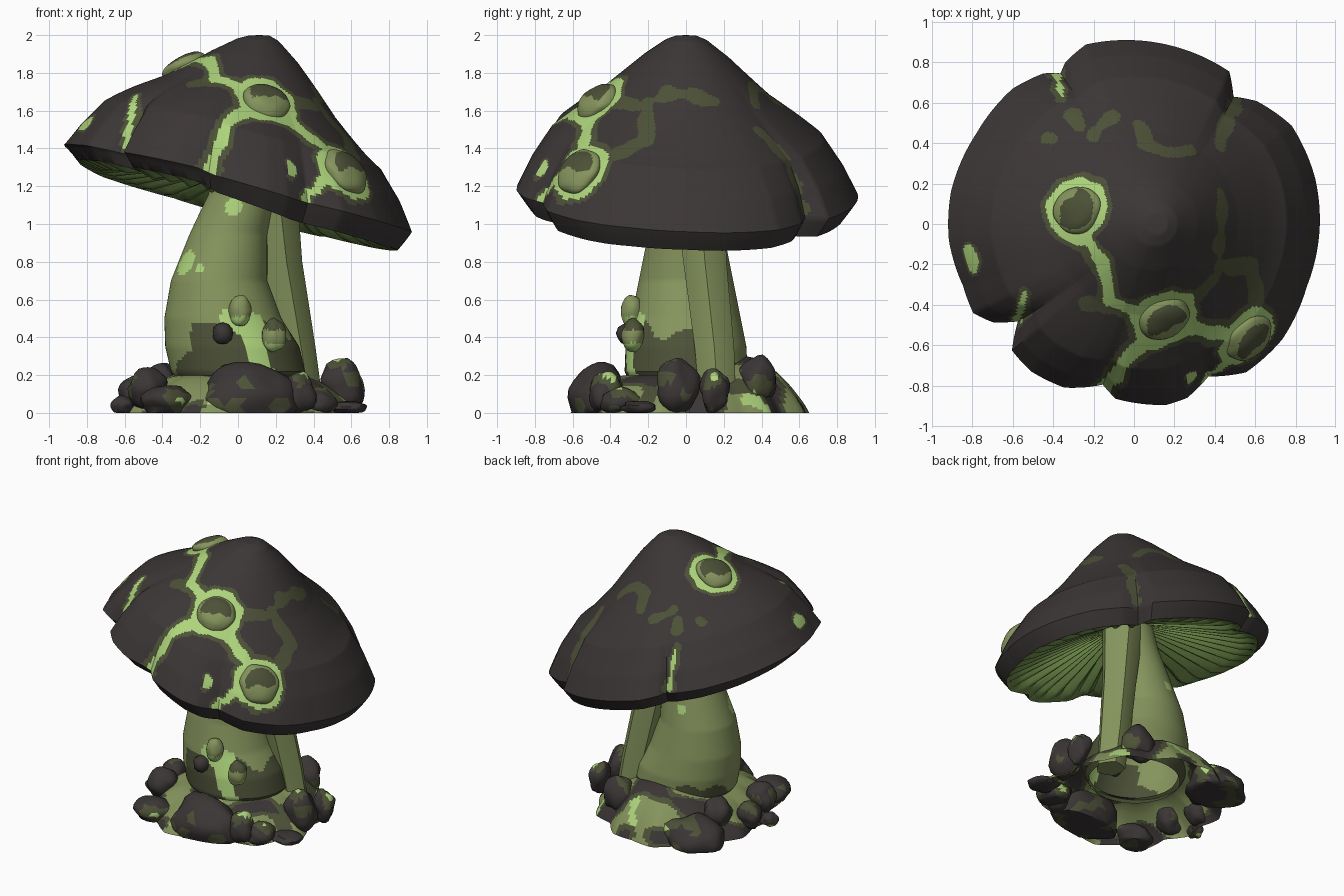
import bpy, bmesh, math, random
from mathutils import Vector, noise
from mathutils.bvhtree import BVHTree

if "Cube" in bpy.data.objects:
    bpy.data.objects.remove(bpy.data.objects["Cube"])

random.seed(4)
DARK, OLIVE, GREEN, BRIGHT, GILL = range(5)
MATS = []
for nm, c in (("charcoal skin", (0.045, 0.037, 0.037)), ("dark olive", (0.072, 0.082, 0.038)),
              ("moss green", (0.235, 0.295, 0.108)), ("bright lime", (0.42, 0.66, 0.2)),
              ("gill green", (0.15, 0.25, 0.065))):
    m = bpy.data.materials.new(nm)
    m.diffuse_color = (*c, 1)
    m.use_nodes = True
    m.node_tree.nodes["Principled BSDF"].inputs["Base Color"].default_value = m.diffuse_color
    MATS.append(m)


def finish(bm, name, rule, angle=35):
    """Turn a bmesh into a named object, painting each face by rule(centre, face)."""
    bmesh.ops.recalc_face_normals(bm, faces=bm.faces)
    for f in bm.faces:
        f.material_index = rule(f.calc_center_median(), f)
    me = bpy.data.meshes.new(name)
    bm.to_mesh(me)
    bm.free()
    ob = bpy.data.objects.new(name, me)
    bpy.context.collection.objects.link(ob)
    for m in MATS:
        me.materials.append(m)
    bpy.ops.object.select_all(action='DESELECT')
    ob.select_set(True)
    bpy.context.view_layer.objects.active = ob
    bpy.ops.object.shade_smooth_by_angle(angle=math.radians(angle))
    return ob


def loft(rings, caps=True):
    """Skin closed rings of points, optionally capping both ends."""
    bm = bmesh.new()
    vs = [[bm.verts.new(p) for p in r] for r in rings]
    n = len(vs[0])
    for a, b in zip(vs, vs[1:]):
        for i in range(n):
            bm.faces.new((a[i], a[(i + 1) % n], b[(i + 1) % n], b[i]))
    if caps:
        bm.faces.new(vs[0][::-1])
        bm.faces.new(vs[-1])
    return bm


def interp(tab, x):
    for (x0, y0), (x1, y1) in zip(tab, tab[1:]):
        if x <= x1:
            return y0 + (y1 - y0) * (x - x0) / (x1 - x0)
    return tab[-1][1]


def nz(p, s, k=0.0):
    return noise.noise(Vector((p[0] * s + k, p[1] * s, p[2] * s)))


def seg_dist(p, a, b):
    ab = b - a
    t = max(0, min(1, (p - a).dot(ab) / ab.length_squared))
    return (p - a - ab * t).length


# ---------------------------------------------------------------- cap
RIM = [(0, .92), (14, .925), (32, .92), (45, .86), (52, .8), (58, .89), (75, .9), (90, .91), (105, .92),
       (113, .87), (116, .83), (121, .87), (132, .9), (150, .9), (170, .92), (185, .92), (200, .9), (209, .91),
       (215, .85), (220, .75), (226, .87), (235, .89), (247, .88), (254, .84), (259, .81), (264, .87),
       (280, .91), (287, .9), (296, .84), (307, .92), (322, .93), (340, .91), (360, .92)]
DROOP = [(0, 0), (150, 0), (180, .03), (255, .045), (262, .01), (290, -.03), (330, -.02), (360, 0)]
FALL = [(0, 1), (.06, .997), (.12, .97), (.25, .86), (.5, .605), (.65, .485), (.8, .36), (.92, .17), (1, 0)]
APEX = Vector((.12, 0))
SEG, NT = 360, 120


def cap_point(i, t, under=None):
    d = 360 * i / SEG
    a = math.radians(d)
    r = .91 + (interp(RIM, d) - .91) * t ** 3
    rx, ry = r * math.cos(a), r * math.sin(a)
    zb = 1.085 - .24 * rx - .05 * ry
    if under is None:
        z = zb + .095 + interp(DROOP, d) * .6
        h = interp(FALL, t) - .05 * math.sin(math.pi * t * t) ** 2 * math.cos(a)
        q = APEX.lerp(Vector((rx, ry)), t)
        return Vector((q.x, q.y, z + (2.0 - z) * h))
    # underside: rim edge running in to the stem, pleated into gills
    p = Vector((rx * .92, ry * .92, zb)).lerp(Vector((.1, .02, 1.36)), under)
    k = min(1, under * 8)
    p.z += (.06 * abs((i % 9) - 4.5) / 4.5 - .035) * k + interp(DROOP, d) * (1 - k)
    return p


rings = [[cap_point(i, max(.004, k / NT)) for i in range(SEG)] for k in range(NT + 1)]
for s, out in ((.3, .01), (.65, .015)):
    rings.append([cap_point(i, 1).lerp(cap_point(i, 1, 0), s) * (1 + out) for i in range(SEG)])
rings += [[cap_point(i, 1, u) for i in range(SEG)] for u in (0, .05, .13, .35, .6, .85)]
bm = loft(rings)
bm.normal_update()
tree = BVHTree.FromBMesh(bm)


def on_cap(x, y):
    """Point and upward normal of the cap's skin at a plan position."""
    hit, n, _, _ = tree.ray_cast(Vector((x, y, 3)), Vector((0, 0, -1)))
    if hit is None:
        return on_cap(x * .97, y * .97)
    return hit, (n if n.z > 0 else -n)


SPOTS = [(*on_cap(.15, -.47), .13), (*on_cap(.57, -.565), .135), (*on_cap(-.28, .07), .125)]
VEINS = [  # half width, lime core share, path in plan
    (.06, .45, [(.05, -.44), (-.12, -.38), (-.15, -.2), (-.25, -.02)]),
    (.07, .5, [(.12, -.5), (-.02, -.66), (-.14, -.8)]),
    (.07, .5, [(.15, -.46), (.38, -.54), (.58, -.56)]),
    (.05, .6, [(.48, -.66), (.38, -.76), (.36, -.8)]),
    (.04, 0, [(.28, -.4), (.42, -.24), (.43, .14)]),
    (.05, 0, [(.42, -.2), (.58, -.22), (.62, -.45)]),
    (.03, 0, [(-.15, -.38), (-.25, -.4)]), (.035, .45, [(-.54, -.34), (-.57, -.44), (-.6, -.5)]),
    (.035, 0, [(.52, .66), (.48, .54)]), (.035, 0, [(.48, .54), (.43, .4)]),
    (.035, 0, [(.29, .37), (.16, .36), (.06, .4), (.03, .48)]),
    (.035, .3, [(-.38, .74), (-.35, .62)]), (.035, 0, [(-.3, .54), (-.27, .48)]),
    (.035, 0, [(-.2, .45), (-.12, .52)]), (.025, 0, [(-.43, .42), (-.41, .42)]),
    (.065, .65, [(-.82, -.14), (-.8, -.19)]), (.05, .8, [(.28, -.755), (.28, -.765)])]
PATHS = []
for hw, core, path in VEINS:
    pts = []
    for (x0, y0), (x1, y1) in zip(path, path[1:]):
        pts += [on_cap(x0 + (x1 - x0) * k / 3, y0 + (y1 - y0) * k / 3)[0] for k in range(4)]
    mid = sum(pts, Vector()) / len(pts)
    segs = [(a, b) for a, b in zip(pts, pts[1:]) if (a - b).length > 1e-5]
    PATHS.append((hw, core, segs, mid, max((p - mid).length for p in pts) + .1))


def cap_paint(c, f):
    if f.normal.z < -.05 and c.z < 1.5:
        lim = interp(RIM, math.degrees(math.atan2(c.y, c.x)) % 360) * .925
        return GILL if math.hypot(c.x, c.y) < lim else DARK
    w = .04 * nz(c, 9)
    best = DARK
    for hit, n, r in SPOTS:
        d = (c - hit).length + w * .8
        if d < r + .04:
            return BRIGHT
        if d < r + .068:
            best = OLIVE
    for hw, core, segs, mid, reach in PATHS:
        if (c - mid).length > reach:
            continue
        d = min(seg_dist(c, a, b) for a, b in segs)
        if core and d + w * .6 < hw * core:
            return BRIGHT
        if d + w < hw:
            best = OLIVE
    return best


finish(bm, "mushroom_cap", cap_paint, 40)


# ---------------------------------------------------------------- blobs: cap spots, stem warts, rocks
def blob(name, loc, size, rule, normal=(0, 0, 1), jitter=0.0, sub=2, angle=35):
    bm = bmesh.new()
    bmesh.ops.create_icosphere(bm, subdivisions=sub, radius=1)
    q = Vector((0, 0, 1)).rotation_difference(Vector(normal))
    for v in bm.verts:
        c = v.co * (1 + jitter * nz(v.co, 1.3, loc[0] * 31 + loc[1] * 17))
        v.co = q @ Vector((c.x * size[0], c.y * size[1], c.z * size[2])) + Vector(loc)
        v.co.z = max(0, v.co.z)
    bmesh.ops.remove_doubles(bm, verts=bm.verts, dist=.0005)
    return finish(bm, name, rule, angle)


for k, (hit, n, r) in enumerate(SPOTS):
    def spot_paint(c, f, hit=hit, n=n):
        d = c - hit
        flat = d - n * d.dot(n)
        return OLIVE if flat.length < .105 and flat.z > -.02 + .03 * nz(c, 12) else GREEN
    blob("cap_spot_%d" % k, hit, (r, r * .95, .06), spot_paint, n, .1, 4)

# ---------------------------------------------------------------- stem
STEM = [(.16, 0, .31, .3), (.22, .0, .355, .325), (.35, -.03, .355, .32), (.5, -.08, .31, .29),
        (.7, -.1, .255, .25), (.95, -.05, .205, .2), (1.15, .02, .18, .18), (1.45, .1, .17, .17)]


def stem_ring(z, n=96):
    cx, rx, ry = (interp([(s[0], s[j]) for s in STEM], z) for j in (1, 2, 3))
    return [(cx + rx * math.cos(2 * math.pi * i / n), ry * math.sin(2 * math.pi * i / n), z) for i in range(n)]


def stem_paint(c, f):
    w = .1 * nz(c, 6)
    p = Vector((c.x, c.z))
    if c.y < 0 and min(seg_dist(p, Vector((-.05, .52)), Vector((.06, .46))),
                       seg_dist(p, Vector((.06, .46)), Vector((.15, .2)))) < .045 + w * .5:
        return BRIGHT
    for x, y, z, r in ((-.3, -.14, .8, .08), (-.2, -.2, .76, .04), (-.02, -.2, 1.1, .04), (-.12, .24, .84, .03)):
        if (c - Vector((x, y, z))).length < r + w * .3:
            return BRIGHT
    top = .42 if c.y < .12 and c.x > -.25 else .26
    return OLIVE if c.z < top + w * 1.3 else GREEN


finish(loft([stem_ring(.16 + 1.29 * k / 86) for k in range(87)], False), "stem", stem_paint)

# buttress leaning against the back right of the stem
but = []
for z, cx, cy, r in ((.05, .35, .17, .1), (.35, .3, .15, .11), (.8, .22, .1, .12), (1.35, .15, .06, .15)):
    but.append([(cx + r * (.9 if i % 2 else 1) * math.cos(math.pi * i / 5),
                 cy + r * (.9 if i % 2 else 1) * math.sin(math.pi * i / 5), z) for i in range(10)])
finish(loft(but), "stem_buttress", lambda c, f: GREEN, 40)

# warts growing on the front of the stem
for k, (x, y, z, rx, rz, rule) in enumerate((
        (.01, -.285, .54, .06, .085, lambda c, f: GREEN if c.z > .51 else BRIGHT),
        (.19, -.28, .41, .065, .09, lambda c, f: BRIGHT if c.z < .37 else (OLIVE if c.z > .44 else GREEN)),
        (-.08, -.31, .42, .055, .06, lambda c, f: DARK))):
    blob("stem_wart_%d" % k, (x, y, z), (rx, .06, rz), rule, (0, 0, 1), .15, 2 if k == 2 else 3)

# ---------------------------------------------------------------- hollow mossy mound with ragged edge
N = 140
edge = [(i * 15, random.uniform(.54, .62) + .05 * (i % 2)) for i in range(24)]
edge.append((360, edge[0][1]))
rings = []
for k in range(37):
    t = k / 36
    row = []
    for i in range(N):
        a = 2 * math.pi * i / N
        r = interp(edge, 360 * i / N) * (1 - t) + .3 * t
        high = .2 + .1 * max(0, math.sin(a)) ** 2
        row.append((r * math.cos(a), r * math.sin(a) + .02 * (1 - t), high * math.sin(t * math.pi / 2) ** .85))
    rings.append(row)


def mound_paint(c, f):
    w = nz(c, 4.5, 3)
    return DARK if w > .25 else OLIVE if w > .1 else BRIGHT if nz(c, 6, 20) > .55 else GREEN


finish(loft(rings, False), "ground_mound", mound_paint)


def rock_paint(c, f):
    w = nz(c, 7, 8)
    return BRIGHT if w > .58 else OLIVE if w > .2 else DARK


# rocks: position, then half sizes
ROCKS = [(.05, -.46, .08, .26, .16, .175), (-.38, -.45, .06, .14, .12, .09), (.55, -.05, .14, .11, .11, .15),
         (.6, .15, .12, .07, .08, .11), (.58, -.25, .03, .1, .1, .035), (-.48, -.2, .13, .1, .1, .11),
         (-.54, .03, .1, .09, .09, .09), (-.61, -.1, .04, .06, .06, .05), (-.4, .22, .15, .1, .1, .11),
         (-.36, .42, .05, .21, .18, .13), (.32, -.42, .1, .09, .09, .12), (.28, .38, .17, .11, .1, .13),
         (.42, -.34, .06, .1, .12, .07)]
for k, (x, y, z, a, b, c) in enumerate(ROCKS):
    blob("rock_%02d" % k, (x, y, z), (a, b, c), rock_paint, (0, 0, 1), .3, 3, 45)
